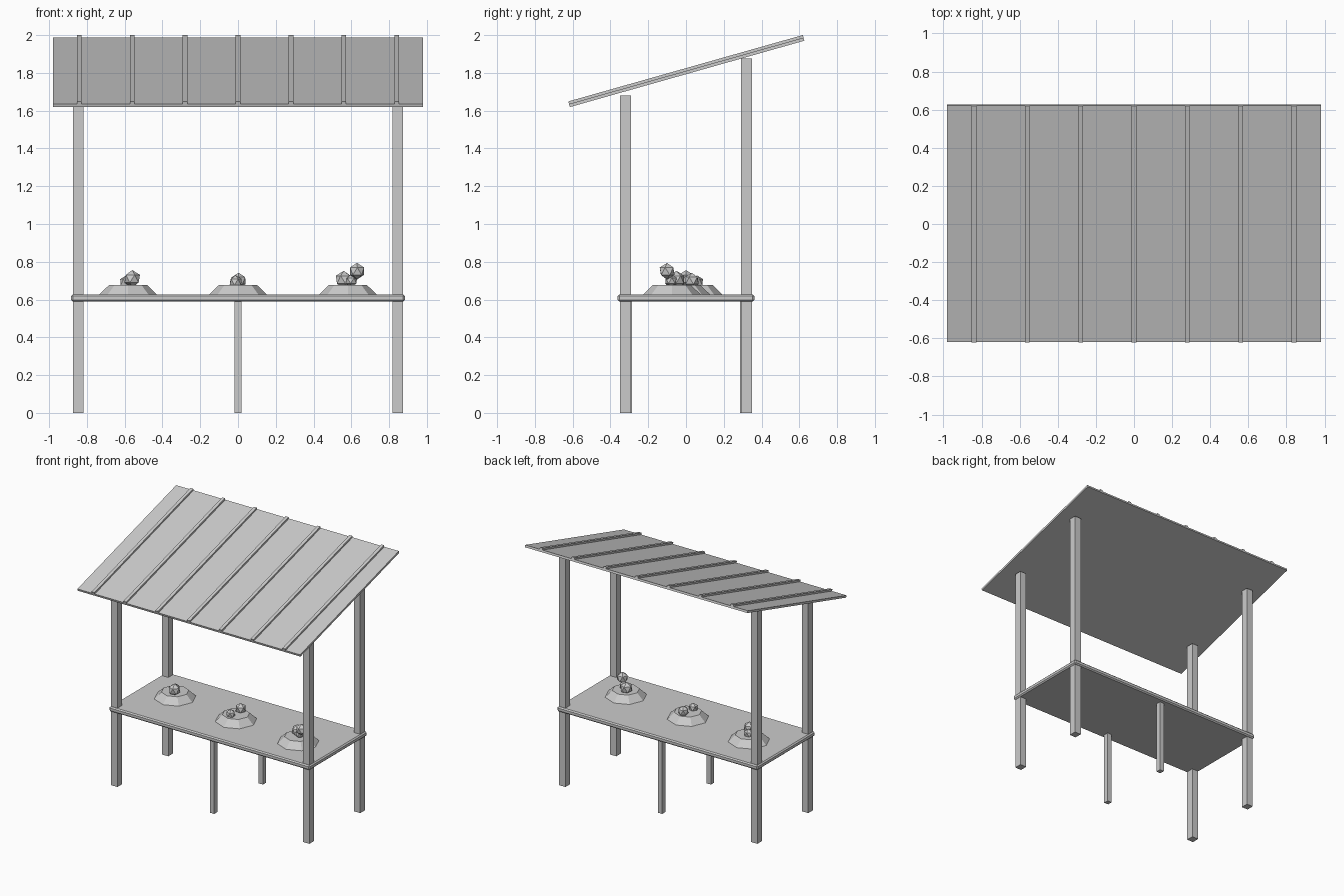
import bpy
from math import radians, sin, cos, pi

if "Cube" in bpy.data.objects:
    bpy.data.objects.remove(bpy.data.objects["Cube"])


def box(name, loc, size, rot_x=0.0, bevel=0.0):
    bpy.ops.mesh.primitive_cube_add(size=1, location=loc, rotation=(rot_x, 0, 0))
    ob = bpy.context.object
    ob.name = name
    ob.scale = size
    bpy.ops.object.transform_apply(location=False, rotation=False, scale=True)
    if bevel:
        mod = ob.modifiers.new("edge_bevel", 'BEVEL')
        mod.width = bevel
        mod.segments = 1
    return ob


# Posts (taller at the back) and the middle legs
for x in (-0.845, 0.845):
    for label, y, h in (("front_post", -0.32, 1.68), ("back_post", 0.32, 1.877)):
        box(label, (x, y, h / 2), (0.056, 0.06, h))
for label, y in (("front_middle_leg", -0.306), ("back_middle_leg", 0.306)):
    box(label, (0, y, 0.3), (0.038, 0.04, 0.6))

# Counter slab with chamfered edges
box("counter", (0, 0, 0.608), (1.766, 0.724, 0.038), bevel=0.009)

# Sloped roof sheet with raised ribs
slope = radians(15.8)
length, sheet, rib = 1.29, 0.017, 0.014
cy, cz = 0.004, 1.803
box("roof_sheet", (0, cy, cz), (1.96, length, sheet), slope)
d = (sheet + rib) / 2
for i in range(-3, 4):
    box("roof_rib", (i * 0.28, cy - d * sin(slope), cz + d * cos(slope)),
        (0.025, length, rib), slope)

# Low octagonal mounds of goods
for x, y in ((-0.582, 0.04), (0, -0.025), (0.582, -0.075)):
    bpy.ops.mesh.primitive_cone_add(vertices=8, radius1=0.157, radius2=0.1,
                                    depth=0.055, location=(x, y, 0.65))
    bpy.context.object.name = "goods_mound"

# Faceted lumps piled on the mounds
lumps = [(-0.56, 0.0, 0.71, 0.046), (-0.592, 0.058, 0.692, 0.036),
         (0.003, 0.03, 0.70, 0.042), (-0.012, -0.075, 0.693, 0.036),
         (0.56, -0.05, 0.705, 0.047), (0.63, -0.10, 0.75, 0.044),
         (0.60, -0.08, 0.70, 0.034)]
for i, (x, y, z, r) in enumerate(lumps):
    bpy.ops.mesh.primitive_ico_sphere_add(subdivisions=1, radius=r, location=(x, y, z),
                                          rotation=(0, 0, i * pi / 7))
    bpy.context.object.name = "goods_lump"
